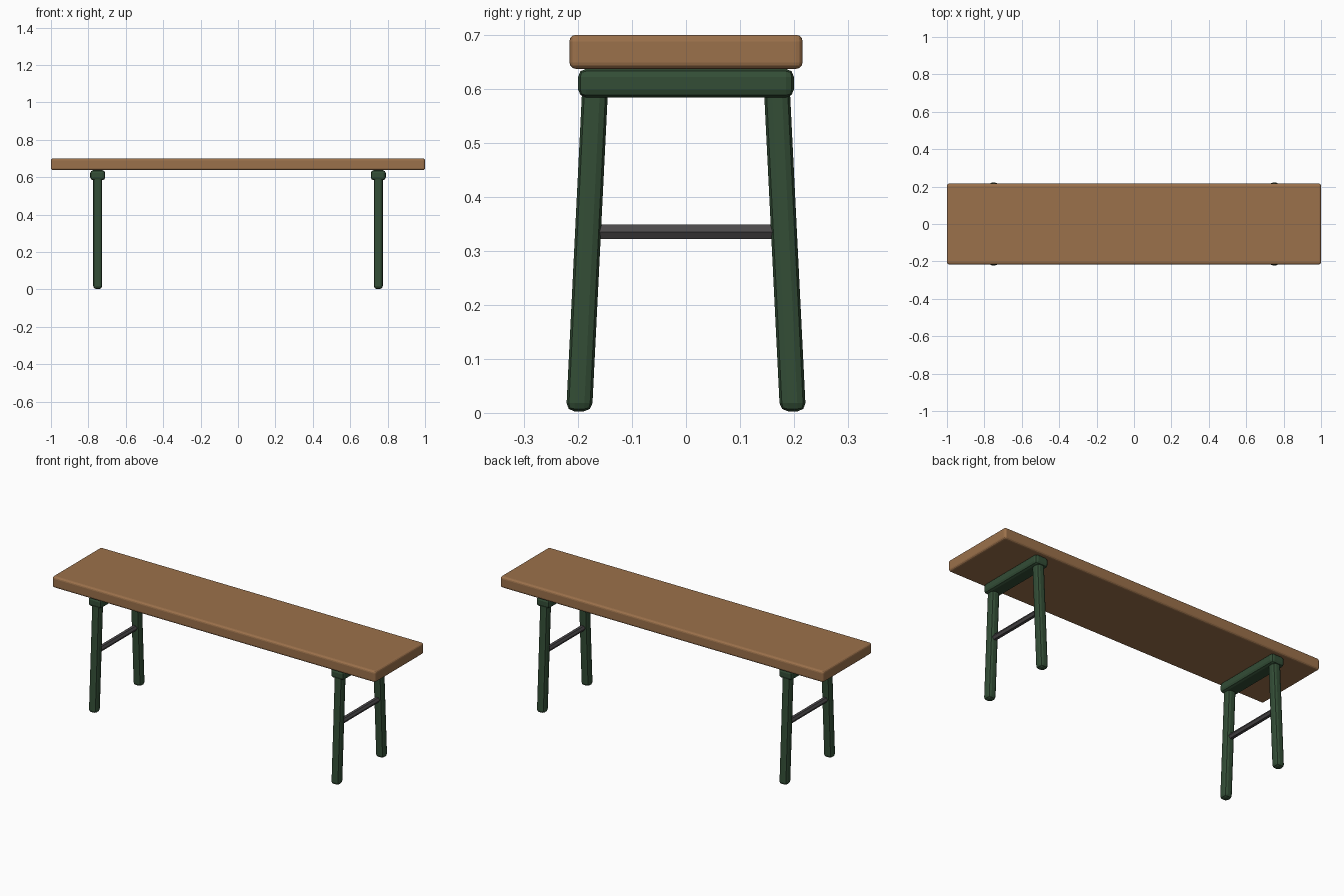
import bpy, bmesh, math
from mathutils import Vector

if "Cube" in bpy.data.objects:
    bpy.data.objects.remove(bpy.data.objects["Cube"])


def material(name, rgb):
    m = bpy.data.materials.new(name)
    m.diffuse_color = (*rgb, 1)
    m.use_nodes = True
    m.node_tree.nodes["Principled BSDF"].inputs["Base Color"].default_value = m.diffuse_color
    return m


wood = material("warm wood", (0.33, 0.165, 0.07))
green = material("dark green paint", (0.033, 0.075, 0.037))
metal = material("dark grey metal", (0.07, 0.065, 0.068))


def finish(name, bm, mat, bevel=0, segments=2):
    bmesh.ops.recalc_face_normals(bm, faces=bm.faces)
    if bevel:
        bmesh.ops.bevel(bm, geom=bm.edges[:], offset=bevel, segments=segments,
                        profile=0.5, affect='EDGES')
    me = bpy.data.meshes.new(name)
    bm.to_mesh(me)
    bm.free()
    me.materials.append(mat)
    ob = bpy.data.objects.new(name, me)
    bpy.context.collection.objects.link(ob)
    return ob


def bar(name, center, size, mat, bevel, segments=2, lean=0):
    """Bevelled box; lean shifts the top face along y."""
    bm = bmesh.new()
    bmesh.ops.create_cube(bm, size=1)
    for v in bm.verts:
        top = v.co.z > 0
        v.co = Vector(center) + Vector([a * b for a, b in zip(v.co, size)])
        if top:
            v.co.y += lean
    return finish(name, bm, mat, bevel, segments)


# Plank seat
bar("seat", (0, 0, 0.669), (2.0, 0.432, 0.063), wood, 0.012, 3)

for sx, side in ((-1, "left"), (1, "right")):
    x = 0.75 * sx
    # Rail under the seat
    bar(side + "_rail", (x, 0, 0.611), (0.08, 0.40, 0.053), green, 0.015)
    # Splayed legs
    for sy, end in ((-1, "front"), (1, "back")):
        bar(f"{end}_{side}_leg", (x, 0.198 * sy, 0.306), (0.048, 0.048, 0.606),
            green, 0.015, 2, lean=-0.030 * sy)
    # Six-sided stretcher between the legs
    bm = bmesh.new()
    rings = []
    for y in (-0.175, 0.175):
        rings.append([bm.verts.new((x + 0.0155 * math.cos(i * math.pi / 3), y,
                                    0.3355 + 0.0155 * math.sin(i * math.pi / 3)))
                      for i in range(6)])
        bm.faces.new(rings[-1])
    for i in range(6):
        j = (i + 1) % 6
        bm.faces.new((rings[0][i], rings[0][j], rings[1][j], rings[1][i]))
    finish(side + "_stretcher", bm, metal)
